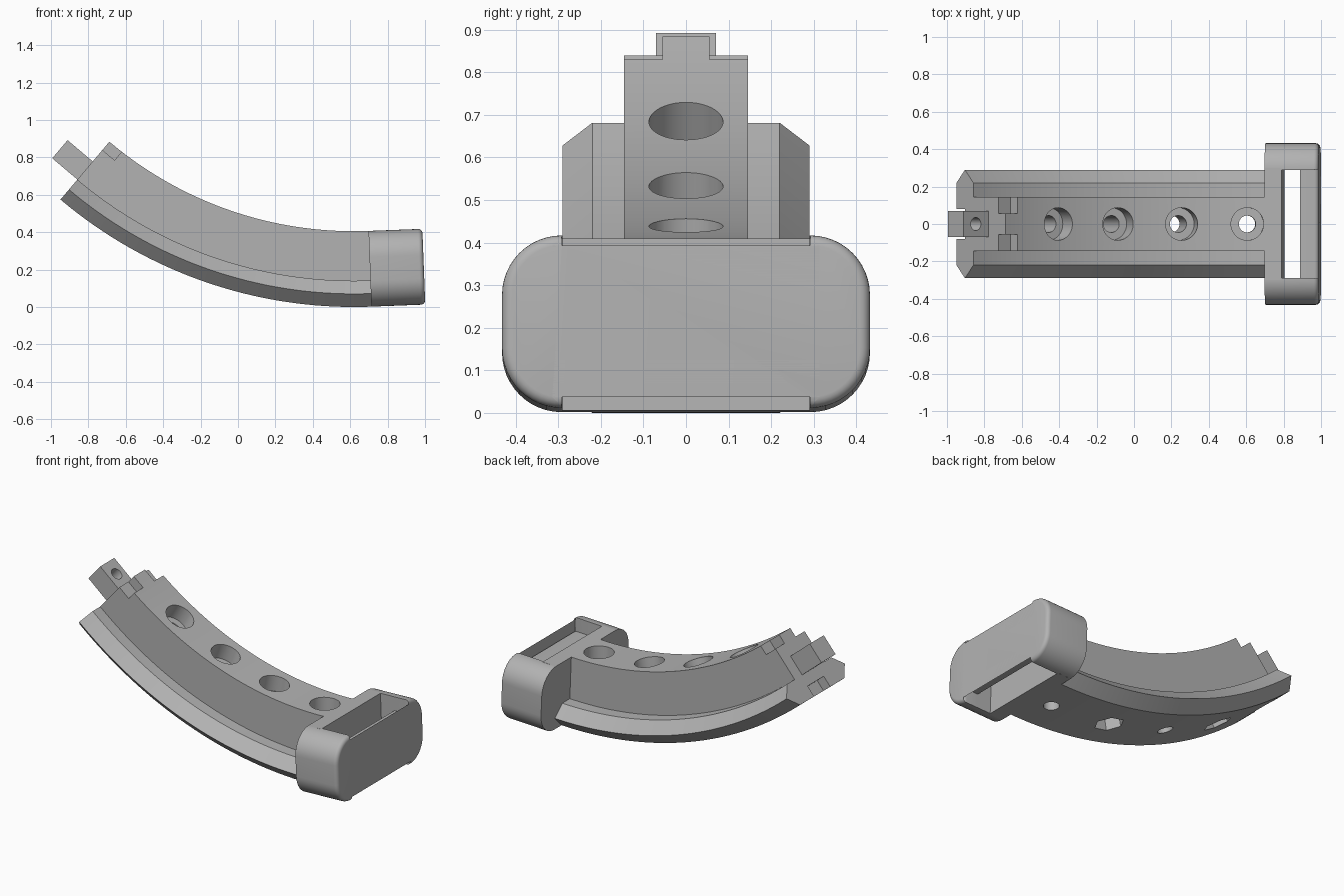
import bpy, bmesh, math
from mathutils import Matrix, Vector

if "Cube" in bpy.data.objects:
    bpy.data.objects.remove(bpy.data.objects["Cube"], do_unlink=True)

R = 2.431                       # radius of the outer (lower) curve
CENTRE = Vector((0.62, 0, R))   # centre of the curve
END = math.radians(40.2)        # raised end
START = math.radians(-2.2)      # capped end

grey = bpy.data.materials.new("light_grey")
grey.use_nodes = True
COLOUR = (0.45, 0.45, 0.45, 1)
grey.diffuse_color = COLOUR
grey.node_tree.nodes["Principled BSDF"].inputs["Base Color"].default_value = COLOUR


def frame(angle):
    """Local frame on the curve: x along it, z towards its centre."""
    return (Matrix.Translation(CENTRE) @ Matrix.Rotation(angle, 4, 'Y')
            @ Matrix.Translation((0, 0, -R)))


def finish(name, bm, matrix=Matrix()):
    bm.transform(matrix)
    bmesh.ops.recalc_face_normals(bm, faces=bm.faces)
    mesh = bpy.data.meshes.new(name)
    bm.to_mesh(mesh)
    bm.free()
    mesh.materials.append(grey)
    ob = bpy.data.objects.new(name, mesh)
    bpy.context.collection.objects.link(ob)
    return ob


def box(name, angle, x, y, z):
    bm = bmesh.new()
    bmesh.ops.create_cube(bm, size=1)
    size = [b - a for a, b in (x, y, z)]
    mid = [(a + b) / 2 for a, b in (x, y, z)]
    return finish(name, bm, frame(angle) @ Matrix.Translation(mid)
                  @ Matrix.Diagonal((*size, 1)))


def cylinder(name, angle, radius, z, sides=48, x=0):
    bm = bmesh.new()
    bmesh.ops.create_cone(bm, cap_ends=True, segments=sides, radius1=radius,
                          radius2=radius, depth=z[1] - z[0])
    return finish(name, bm, frame(angle) @ Matrix.Translation((x, 0, sum(z) / 2))
                  @ Matrix.Rotation(math.pi / 2, 4, 'Z'))


def combine(target, tools, operation='DIFFERENCE'):
    for tool in tools:
        mod = target.modifiers.new("combine", 'BOOLEAN')
        mod.operation, mod.solver, mod.object = operation, 'EXACT', tool
        bpy.context.view_layer.objects.active = target
        bpy.ops.object.modifier_apply(modifier=mod.name)
        bpy.data.objects.remove(tool, do_unlink=True)


def shade(ob):
    bpy.ops.object.select_all(action='DESELECT')
    ob.select_set(True)
    bpy.context.view_layer.objects.active = ob
    bpy.ops.object.shade_smooth_by_angle(angle=math.radians(30))


# Curved body: flanged cross-section swept along the arc
half = [(0.22, 0), (0.29, 0.07), (0.22, 0.14), (0.145, 0.14), (0.145, 0.405)]
section = half + [(-y, z) for y, z in reversed(half)]
bm = bmesh.new()
rings = []
STEPS = 64
for i in range(STEPS + 1):
    m = frame(START + (END - START) * i / STEPS)
    rings.append([bm.verts.new(m @ Vector((0, y, z))) for y, z in section])
for a, b in zip(rings, rings[1:]):
    for k in range(len(section)):
        j = (k + 1) % len(section)
        bm.faces.new((a[k], a[j], b[j], b[k]))
bm.faces.new(rings[0])
bm.faces.new(rings[-1])
body = finish("curved_body", bm)

# Bolt holes with round counterbores above and hexagonal pockets below
cutters = []
for i in range(4):
    a = math.radians(0.4 + 10 * i)
    cutters += [cylinder("bolt_hole", a, 0.045, (-0.1, 0.5)),
                cylinder("counterbore", a, 0.087, (0.305, 0.5)),
                cylinder("nut_pocket", a, 0.085, (-0.1, 0.1), 6)]
# Notches at the raised end: two upper corners and one lower slot
for y in ((0.055, 0.2), (-0.2, -0.055)):
    cutters.append(box("corner_notch", END, (-0.1, 0.085), y, (0.347, 0.5)))
cutters.append(box("lower_slot", END, (-0.1, 0.06), (-0.08, 0.08), (-0.1, 0.07)))
combine(body, cutters)
shade(body)

# Hinge tab
tab = box("hinge_tab", END, (-0.176, 0), (-0.07, 0.07), (0.14, 0.267))
combine(tab, [cylinder("pin_hole", END, 0.035, (0, 0.5), x=-0.09)])
shade(tab)

# Strap loop: H-shaped outline with rounded corners, extruded and filleted
TOP, WIDE, INNER, ROUND, DEPTH, FILLET = 0.405, 0.432, 0.29, 0.14, 0.288, 0.024
quarter = [(INNER, 0.318), (INNER, TOP)]
for i in range(13):
    t = math.pi / 2 * (1 - i / 12)
    quarter.append((WIDE - ROUND + ROUND * math.cos(t), TOP - ROUND + ROUND * math.sin(t)))
side = quarter + [(y, TOP - z) for y, z in reversed(quarter)]
outline = side + [(-y, z) for y, z in reversed(side)]
bm = bmesh.new()
back = bm.faces.new([bm.verts.new((0, y, z)) for y, z in outline])
out = bmesh.ops.extrude_face_region(bm, geom=[back], use_keep_orig=True)["geom"]
front = [v for v in out if isinstance(v, bmesh.types.BMVert)]
bmesh.ops.translate(bm, verts=front, vec=(DEPTH, 0, 0))
rim = [e for e in bm.edges if all(v.co.x > DEPTH / 2 for v in e.verts)]
bmesh.ops.bevel(bm, geom=rim, offset=FILLET, segments=5, profile=0.5,
                affect='EDGES', clamp_overlap=False)
loop = finish("strap_loop", bm, frame(START))
combine(loop, [box("strap_gap", START, (0.092, 0.186), (-INNER, INNER), (-0.1, 0.5))])
combine(loop, [box("loop_wall", START, (0, 0.092), (-0.3, 0.3), (0, TOP))], 'UNION')
shade(loop)
